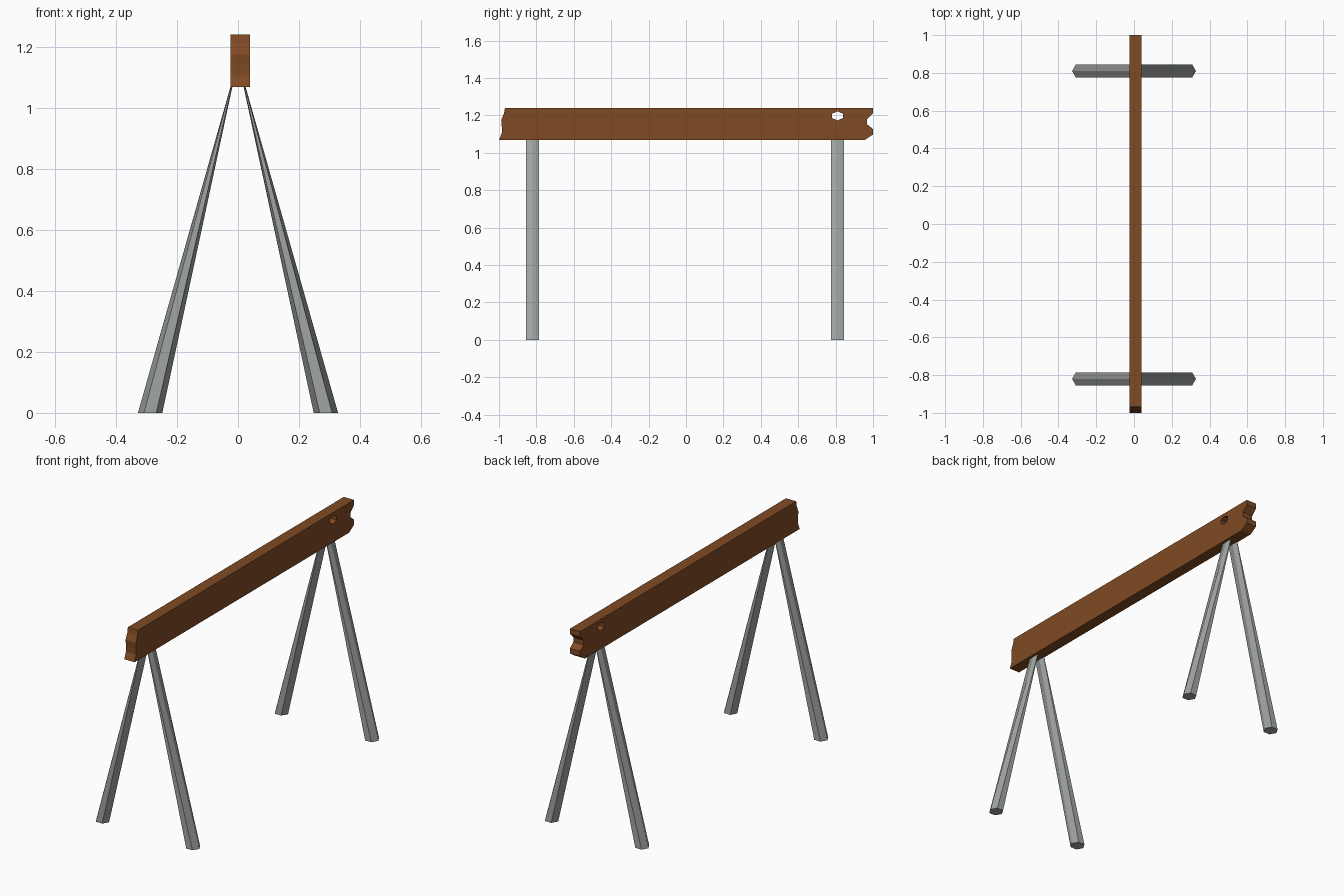
import bpy, bmesh, math

if "Cube" in bpy.data.objects:
    bpy.data.objects.remove(bpy.data.objects["Cube"])


def material(name, rgb):
    m = bpy.data.materials.new(name)
    m.diffuse_color = (*rgb, 1)
    m.use_nodes = True
    m.node_tree.nodes["Principled BSDF"].inputs["Base Color"].default_value = m.diffuse_color
    return m


wood = material("brown wood", (0.216, 0.069, 0.017))
metal = material("grey metal", (0.352, 0.376, 0.366))


def loft(name, ring_a, ring_b, mat):
    """Closed solid between two matching rings of points."""
    bm = bmesh.new()
    a = [bm.verts.new(p) for p in ring_a]
    b = [bm.verts.new(p) for p in ring_b]
    n = len(a)
    bm.faces.new(a)
    bm.faces.new(b[::-1])
    for i in range(n):
        bm.faces.new((a[i], b[i], b[(i + 1) % n], a[(i + 1) % n]))
    bmesh.ops.recalc_face_normals(bm, faces=bm.faces)
    me = bpy.data.meshes.new(name)
    bm.to_mesh(me)
    bm.free()
    me.materials.append(mat)
    ob = bpy.data.objects.new(name, me)
    bpy.context.collection.objects.link(ob)
    return ob


def plank(name, profile, x0, x1, mat):
    return loft(name, [(x0, y, z) for y, z in profile],
                [(x1, y, z) for y, z in profile], mat)


# Beam: side profile with a ragged front end and a notched back end
profile = [(-0.968, 1.24), (-0.973, 1.21), (-0.988, 1.175), (-0.985, 1.14),
           (-0.985, 1.105), (-1.0, 1.068),
           (0.955, 1.068), (1.0, 1.097), (1.0, 1.127), (0.968, 1.152),
           (0.968, 1.178), (1.0, 1.21), (1.0, 1.24)]
beam = plank("beam", profile, -0.025, 0.04, wood)

# Six-sided hole through the back of the beam
hexagon = [(0.81 + 0.033 * math.cos(math.radians(30 + 60 * i)),
            1.197 + 0.024 * math.sin(math.radians(30 + 60 * i))) for i in range(6)]
cutter = plank("hole_cutter", hexagon, -0.1, 0.1, wood)
cutter.hide_render = True
cutter.hide_set(True)
cut = beam.modifiers.new("hole", 'BOOLEAN')
cut.operation = 'DIFFERENCE'
cut.solver = 'EXACT'
cut.object = cutter

# Legs: leaning six-sided posts, flattened towards the top
for place, y in (("front", -0.82), ("back", 0.81)):
    for side, s in (("left", -1), ("right", 1)):
        def ring(x, z, rx):
            return [(s * x + rx * math.cos(i * math.pi / 3),
                     y + 0.04 * math.sin(i * math.pi / 3), z) for i in range(6)]
        loft(f"{place}_{side}_leg", ring(0.288, 0, 0.04), ring(0.02, 1.075, 0.003), metal)
